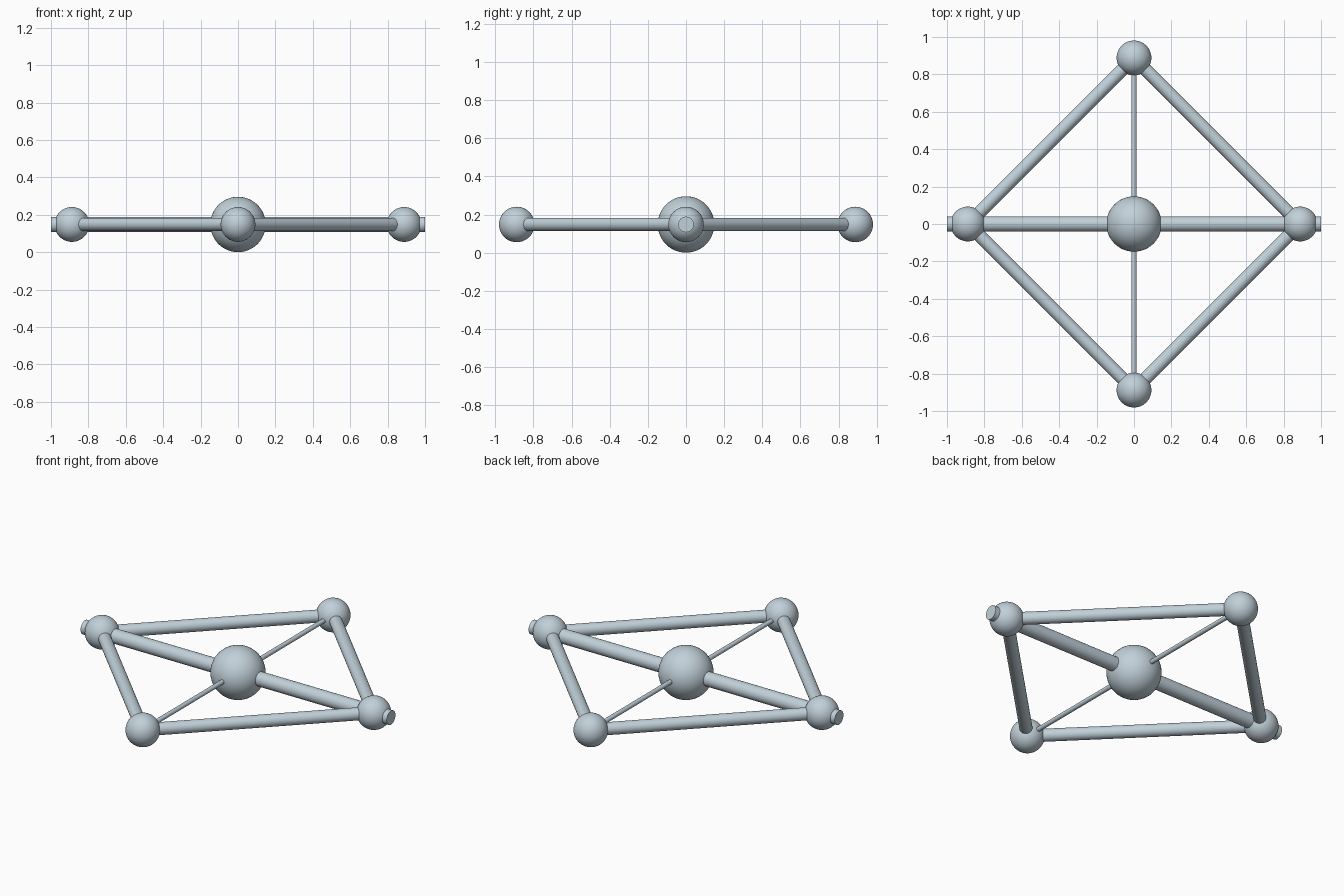
import bpy
from mathutils import Vector

if "Cube" in bpy.data.objects:
    bpy.data.objects.remove(bpy.data.objects["Cube"], do_unlink=True)

# Single pale blue-grey material
metal = bpy.data.materials.new("pale_blue_grey")
metal.use_nodes = True
COLOUR = (0.53, 0.63, 0.69, 1)
metal.diffuse_color = COLOUR
metal.node_tree.nodes["Principled BSDF"].inputs["Base Color"].default_value = COLOUR

HUB_R = 0.148      # hub radius, also the height of the frame plane
ARM = 0.888        # distance of the corner balls from the hub


def finish(name):
    obj = bpy.context.object
    obj.name = name
    obj.data.materials.append(metal)
    bpy.ops.object.shade_smooth_by_angle()


def ball(name, centre, radius):
    bpy.ops.mesh.primitive_uv_sphere_add(
        segments=48, ring_count=24, radius=radius, location=centre)
    finish(name)


def rod(name, start, end, radius):
    axis = end - start
    bpy.ops.mesh.primitive_cylinder_add(
        vertices=32, radius=radius, depth=axis.length, location=(start + end) / 2,
        rotation=axis.to_track_quat('Z', 'Y').to_euler())
    finish(name)


def point(x, y):
    return Vector((x, y, HUB_R))


corners = {"left": point(ARM, 0), "back": point(0, ARM),
           "right": point(-ARM, 0), "front": point(0, -ARM)}
names = list(corners)

# Central hub and corner balls
ball("hub", point(0, 0), HUB_R)
for name, centre in corners.items():
    ball(name + "_ball", centre, 0.093)

# Rods around the edge of the diamond
for i, name in enumerate(names):
    following = names[(i + 1) % 4]
    rod(f"{name}_{following}_rod", corners[name], corners[following], 0.035)

# Thick axle that sticks out past the side balls, and thin cross rod
rod("axle", point(-1, 0), point(1, 0), 0.041)
rod("thin_cross_rod", corners["front"], corners["back"], 0.013)
